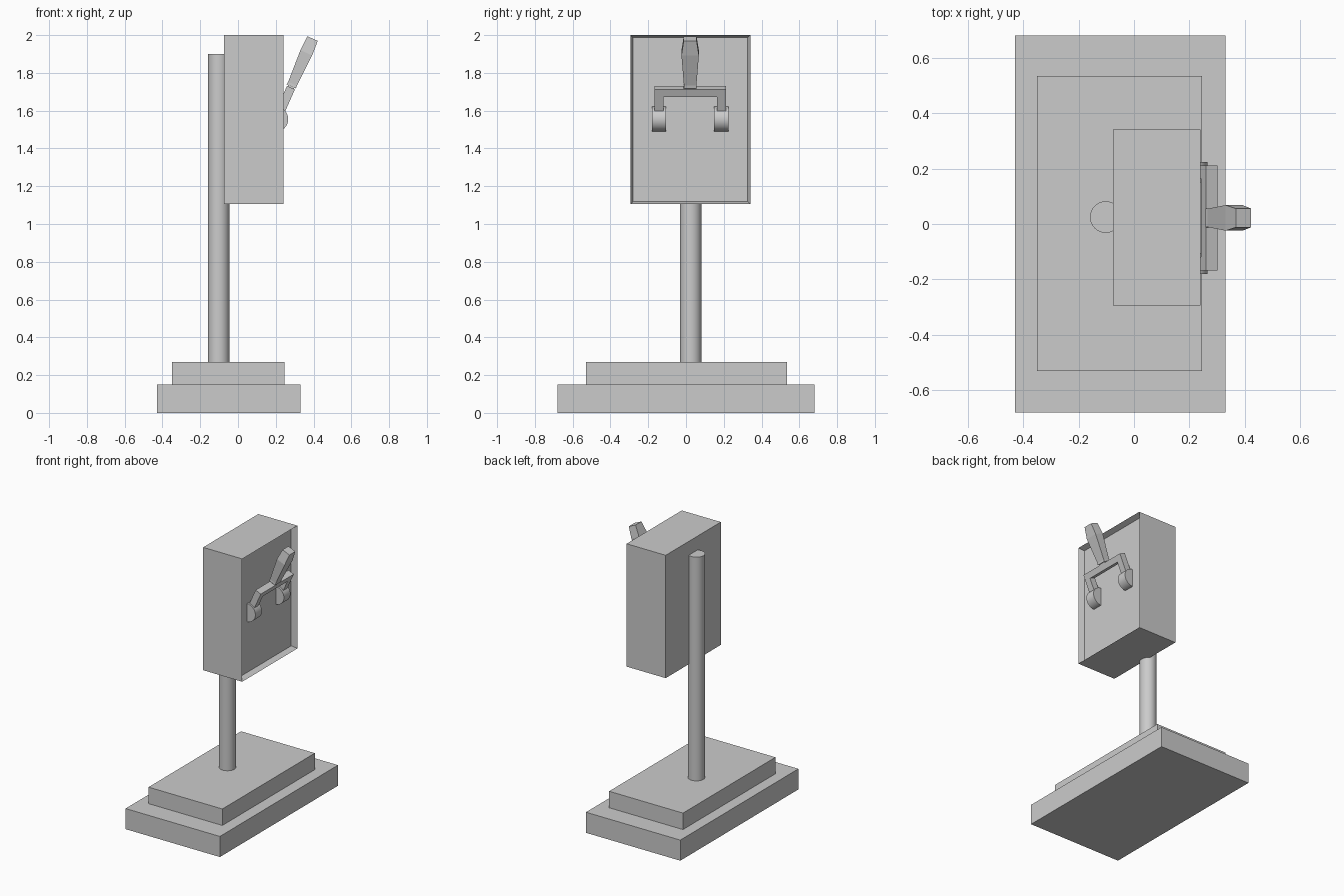
import bpy, bmesh, math
from mathutils import Matrix

if "Cube" in bpy.data.objects:
    bpy.data.objects.remove(bpy.data.objects["Cube"])


def finish(name, bm, matrix=None):
    if matrix:
        bm.transform(matrix)
    bmesh.ops.recalc_face_normals(bm, faces=bm.faces)
    mesh = bpy.data.meshes.new(name)
    bm.to_mesh(mesh)
    bm.free()
    obj = bpy.data.objects.new(name, mesh)
    bpy.context.collection.objects.link(obj)
    return obj


def box(name, x, y, z, matrix=None):
    bm = bmesh.new()
    bmesh.ops.create_cube(bm, size=1)
    for v in bm.verts:
        v.co = [a + (b - a) * (c + 0.5) for (a, b), c in zip((x, y, z), v.co)]
    return finish(name, bm, matrix)


def smooth(obj):
    bpy.ops.object.select_all(action='DESELECT')
    obj.select_set(True)
    bpy.context.view_layer.objects.active = obj
    bpy.ops.object.shade_smooth_by_angle(angle=math.radians(35))


def loft(name, sections, matrix):
    # rectangular rings: (height, half depth, half width)
    bm = bmesh.new()
    rings = [[bm.verts.new((sx * d, sy * w, t))
              for sx, sy in ((-1, -1), (1, -1), (1, 1), (-1, 1))]
             for t, d, w in sections]
    for a, b in zip(rings, rings[1:]):
        for i in range(4):
            j = (i + 1) % 4
            bm.faces.new((a[i], a[j], b[j], b[i]))
    bm.faces.new(rings[0])
    bm.faces.new(rings[-1])
    return finish(name, bm, matrix)


# Stepped base
box("base_lower", (-0.43, 0.33), (-0.68, 0.68), (0, 0.15))
box("base_upper", (-0.35, 0.245), (-0.53, 0.535), (0.15, 0.27))

# Round post
bm = bmesh.new()
bmesh.ops.create_cone(bm, cap_ends=True, segments=32, radius1=0.057,
                      radius2=0.057, depth=1.63)
smooth(finish("post", bm, Matrix.Translation((-0.102, 0.025, 1.085))))

# Switch box with a recessed face on +x
bm = bmesh.new()
bmesh.ops.create_cube(bm, size=1, matrix=Matrix.Translation((0.0825, 0.0235, 1.553))
                      @ Matrix.Diagonal((0.315, 0.635, 0.895, 1)))
bm.normal_update()
face = [f for f in bm.faces if f.normal.x > 0.9]
bmesh.ops.inset_region(bm, faces=face, thickness=0.02)
for v in face[0].verts:
    v.co.x -= 0.04
finish("switch_box", bm)

# Pivot half-discs and the lever arms, mirrored about the lever's centre plane
pivot_x, pivot_z, mid_y = 0.2, 1.555, 0.022
lever = Matrix.Translation((0.205, mid_y, pivot_z)) @ Matrix.Rotation(math.radians(24), 4, 'Y')
for side, label in ((-1, "left"), (1, "right")):
    bm = bmesh.new()
    ends = []
    for y in (0.127, 0.202):
        ends.append([bm.verts.new((0.066 * math.cos(a), side * y, 0.066 * math.sin(a)))
                     for a in (math.radians(-90 + 180 * i / 16) for i in range(17))])
    for i in range(17):
        j = (i + 1) % 17
        bm.faces.new((ends[0][i], ends[0][j], ends[1][j], ends[1][i]))
    for ring in ends:
        bm.faces.new(ring)
    smooth(finish(label + "_pivot", bm, Matrix.Translation((pivot_x, mid_y, pivot_z))))
    box(label + "_arm", (-0.022, 0.024), sorted((side * 0.142, side * 0.19)),
        (0.01, 0.14), lever)

# Crossbar, neck and tapered grip
box("crossbar", (-0.022, 0.024), (-0.19, 0.19), (0.14, 0.183), lever)
loft("neck", [(0.15, 0.018, 0.026), (0.21, 0.018, 0.026)], lever)
loft("grip", [(0.19, 0.027, 0.034), (0.205, 0.025, 0.033), (0.385, 0.034, 0.046),
              (0.467, 0.030, 0.034)], lever)
